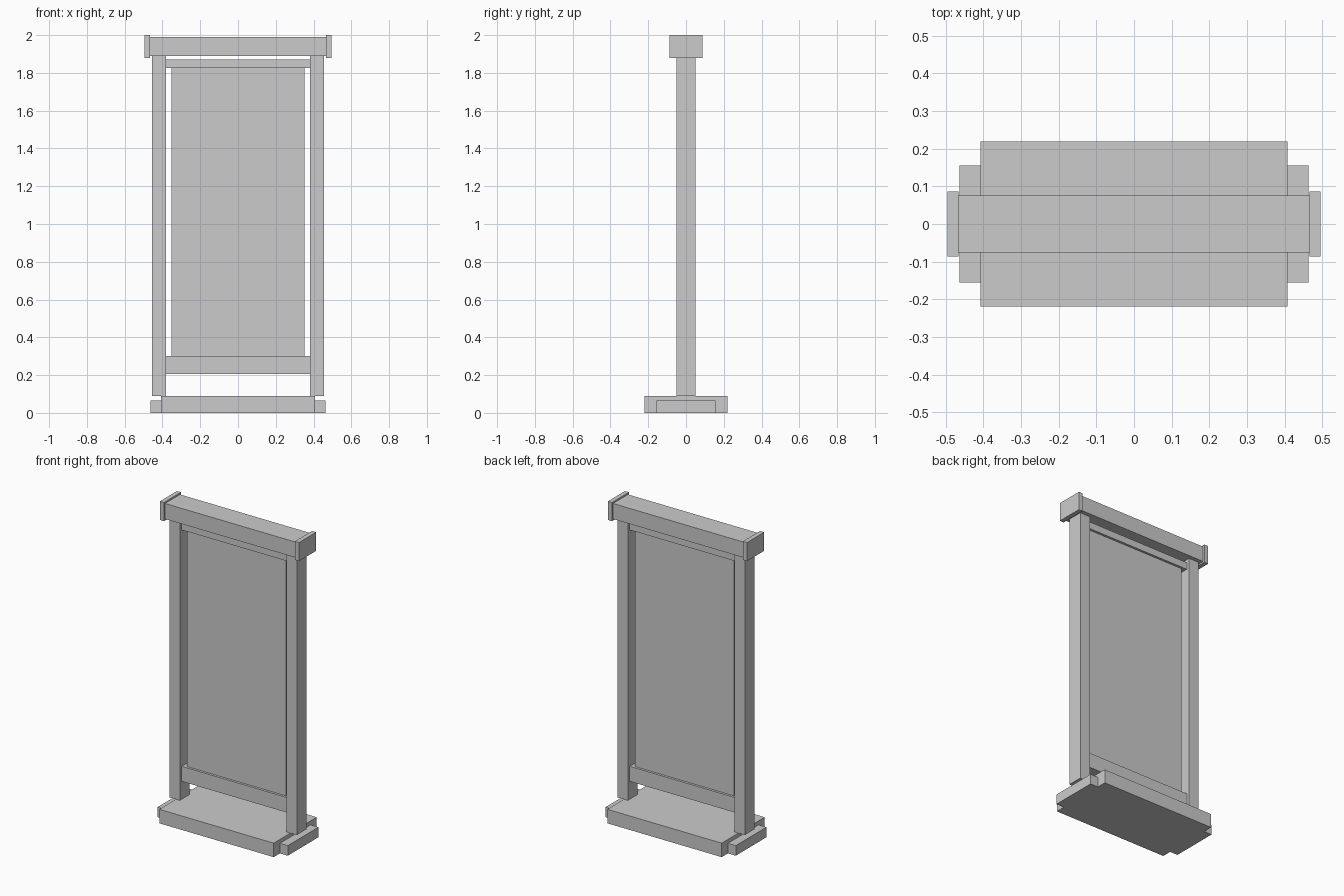
import bpy

if "Cube" in bpy.data.objects:
    bpy.data.objects.remove(bpy.data.objects["Cube"])


def box(name, x, y, z):
    """Box from (min, max) ranges on each axis."""
    bpy.ops.mesh.primitive_cube_add(
        size=1, location=[(a + b) / 2 for a, b in (x, y, z)])
    ob = bpy.context.object
    ob.name = name
    ob.scale = [b - a for a, b in (x, y, z)]
    bpy.ops.object.transform_apply(location=False, rotation=False, scale=True)
    return ob


def centred(name, half_x, half_y, z):
    return box(name, (-half_x, half_x), (-half_y, half_y), z)


def pair(name, x, half_y, z):
    """Matching parts on the left and right sides."""
    box("right_" + name, x, (-half_y, half_y), z)
    box("left_" + name, (-x[1], -x[0]), (-half_y, half_y), z)


# Foot
centred("base", 0.408, 0.219, (0.0, 0.09))
pair("base_end", (0.408, 0.464), 0.156, (0.0, 0.065))

# Uprights
pair("post", (0.38, 0.454), 0.05, (0.09, 1.89))

# Sign board held between two rails
centred("bottom_rail", 0.38, 0.03, (0.205, 0.302))
centred("top_rail", 0.38, 0.03, (1.825, 1.87))
centred("panel", 0.352, 0.015, (0.302, 1.825))

# Header
centred("top_beam", 0.467, 0.076, (1.89, 1.99))
pair("beam_cap", (0.467, 0.496), 0.087, (1.88, 2.0))
